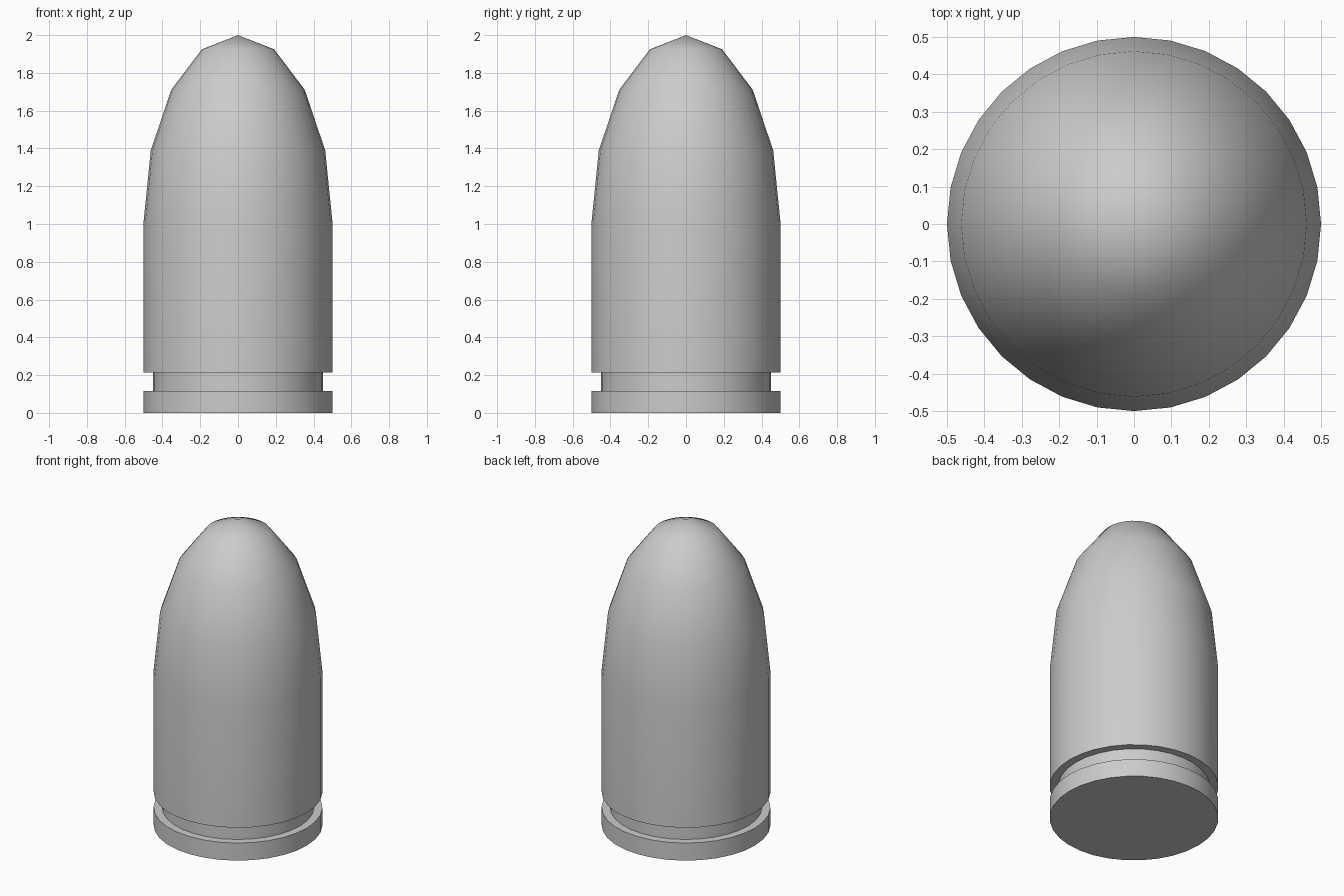
import bpy, bmesh, math

if "Cube" in bpy.data.objects:
    bpy.data.objects.remove(bpy.data.objects["Cube"])

SIDES = 32
R, NECK_R, SHOULDER, TOP = 0.5, 0.45, 1.01, 2.0

# Half profile: base rim, groove, straight body
profile = [(0, 0), (R, 0), (R, 0.115), (NECK_R, 0.115), (NECK_R, 0.215), (R, 0.215), (R, SHOULDER)]
# Elliptical nose in four steps
for i in range(1, 4):
    a = math.radians(22.5 * i)
    profile.append((R * math.cos(a), SHOULDER + (TOP - SHOULDER) * math.sin(a)))
profile.append((0, TOP))

# Revolve the profile around z
bm = bmesh.new()
verts = [bm.verts.new((r, 0, z)) for r, z in profile]
edges = [bm.edges.new(pair) for pair in zip(verts, verts[1:])]
bmesh.ops.spin(bm, geom=verts + edges, cent=(0, 0, 0), axis=(0, 0, 1),
               angle=2 * math.pi, steps=SIDES, use_duplicate=False)
bmesh.ops.remove_doubles(bm, verts=bm.verts, dist=0.0005)
bmesh.ops.recalc_face_normals(bm, faces=bm.faces)

mesh = bpy.data.meshes.new("bullet_body")
bm.to_mesh(mesh)
bm.free()
body = bpy.data.objects.new("bullet_body", mesh)
bpy.context.collection.objects.link(body)

# Smooth sides, sharp rim and groove edges
bpy.context.view_layer.objects.active = body
body.select_set(True)
bpy.ops.object.shade_smooth_by_angle(angle=math.radians(40))
